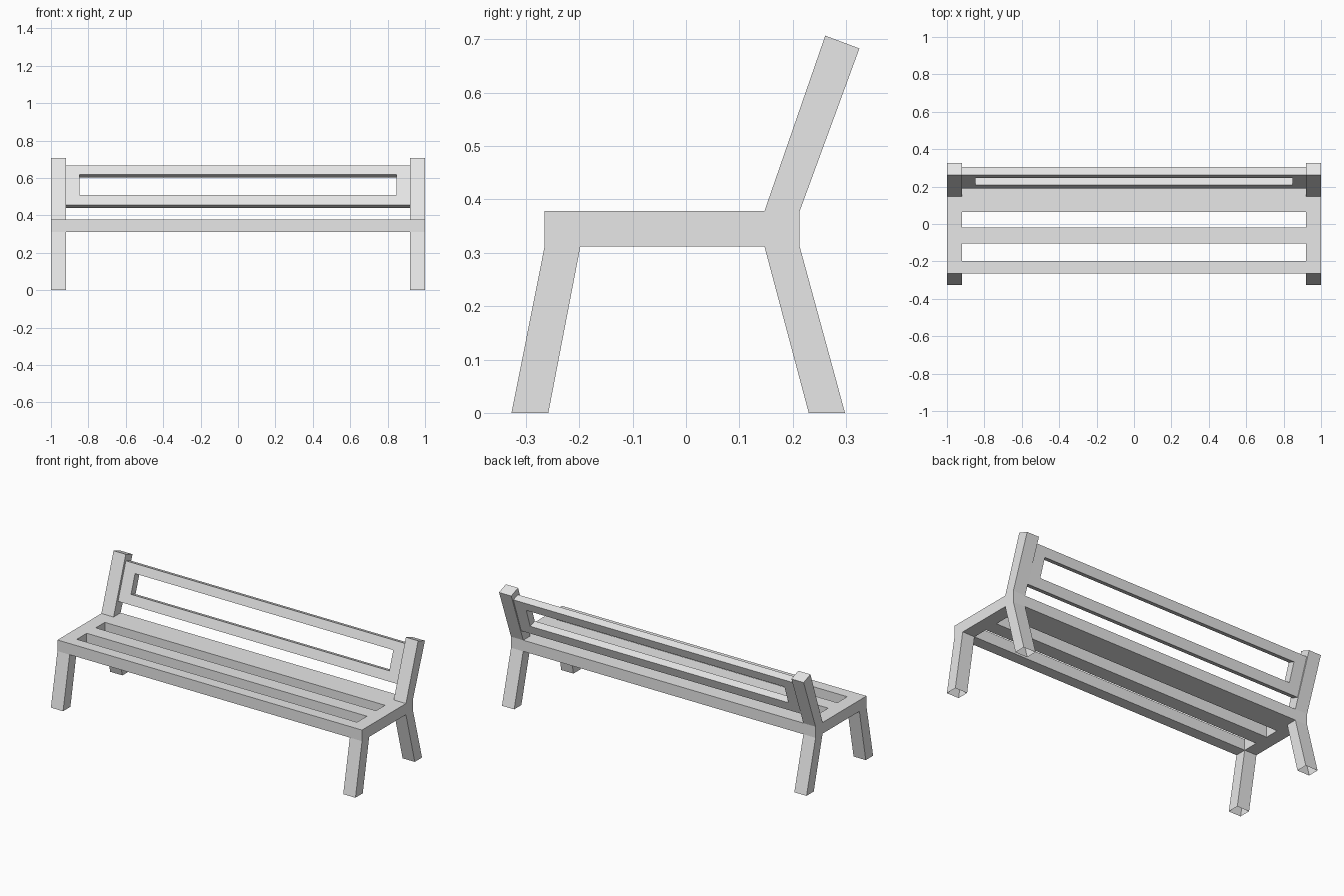
import bpy
import bmesh
from mathutils import Vector

cube = bpy.data.objects.get("Cube")
if cube:
    bpy.data.objects.remove(cube, do_unlink=True)

grey = bpy.data.materials.new("light grey")
grey.use_nodes = True
grey.diffuse_color = (0.8, 0.8, 0.8, 1)
grey.node_tree.nodes["Principled BSDF"].inputs["Base Color"].default_value = (0.8, 0.8, 0.8, 1)

HALF, INNER = 1.0, 0.92          # outer and inner x of the side frames
SEAT_LOW, SEAT_TOP = 0.312, 0.378


def finish(name, bm):
    mesh = bpy.data.meshes.new(name)
    bm.to_mesh(mesh)
    bm.free()
    mesh.materials.append(grey)
    obj = bpy.data.objects.new(name, mesh)
    bpy.context.collection.objects.link(obj)


def slotted_panel(name, xs, rows, slots, origin, along, depth, is_open=None):
    """Flat panel on a grid of x and row cuts, with slots left out."""
    bm = bmesh.new()
    grid = [[bm.verts.new(origin + along * r + Vector((x, 0, 0))) for x in xs] for r in rows]
    for j in range(len(rows) - 1):
        for i in range(len(xs) - 1):
            if (i, j) not in slots:
                bm.faces.new((grid[j][i], grid[j][i + 1], grid[j + 1][i + 1], grid[j + 1][i]))
    first = bm.faces[:]
    out = bmesh.ops.extrude_face_region(bm, geom=first, use_keep_orig=True)
    bmesh.ops.translate(bm, vec=depth, verts=[v for v in out["geom"] if isinstance(v, bmesh.types.BMVert)])
    bmesh.ops.recalc_face_normals(bm, faces=bm.faces[:])
    if is_open:
        gone = [f for f in bm.faces if is_open(f)]
        bmesh.ops.delete(bm, geom=gone, context='FACES_ONLY')
    # Merge coplanar cells
    bmesh.ops.dissolve_limit(bm, angle_limit=0.01, verts=bm.verts[:], edges=bm.edges[:])
    finish(name, bm)


def bar(name, side, start, end, cap):
    """Square bar between two (y, z) edges; its far end can be capped."""
    bm = bmesh.new()
    xs = (side * INNER, side * HALF)
    rings = []
    for (a, b) in (start, end):
        rings.append([bm.verts.new((x, *p)) for x, p in
                      ((xs[0], a), (xs[1], a), (xs[1], b), (xs[0], b))])
    for i in range(4):
        k = (i + 1) % 4
        bm.faces.new((rings[0][i], rings[0][k], rings[1][k], rings[1][i]))
    if cap:
        bm.faces.new(rings[1])
        bmesh.ops.recalc_face_normals(bm, faces=bm.faces[:])
    else:
        # Open tube: make the walls face away from the bar's axis
        middle = sum((v.co for v in bm.verts), Vector()) / 8
        for f in bm.faces:
            f.normal_update()
            if f.normal.dot(f.calc_center_median() - middle) < 0:
                f.normal_flip()
    finish(name, bm)


# Seat with two slots, open underneath where the hollow legs join
def leg_socket(f):
    c = f.calc_center_median()
    return f.normal.z < -0.9 and abs(c.x) > INNER and (c.y < -0.2 or c.y > 0.15)


slotted_panel("seat", (-HALF, -INNER, INNER, HALF),
              (-0.265, -0.198, -0.105, -0.02, 0.065, 0.147, 0.213),
              {(1, 1), (1, 3)}, Vector((0, 0, SEAT_LOW)), Vector((0, 1, 0)),
              Vector((0, 0, SEAT_TOP - SEAT_LOW)), leg_socket)

# Legs and back posts
for side, label in ((1, "left"), (-1, "right")):
    bar("front_leg_" + label, side, ((-0.265, SEAT_LOW), (-0.198, SEAT_LOW)),
        ((-0.327, 0), (-0.258, 0)), False)
    bar("back_leg_" + label, side, ((0.147, SEAT_LOW), (0.213, SEAT_LOW)),
        ((0.23, 0), (0.298, 0)), False)
    bar("back_post_" + label, side, ((0.147, SEAT_TOP), (0.213, SEAT_TOP)),
        ((0.261, 0.707), (0.325, 0.683)), True)

# Tilted backrest frame with one long opening
lean = Vector((0, 0.114, 0.329)).normalized()
back = Vector((0, lean.z, -lean.y))
slotted_panel("backrest", (-INNER, -0.848, 0.848, INNER), (0, 0.057, 0.172, 0.225),
              {(1, 1)}, Vector((0, 0.189, 0.455)), lean, back * 0.045)
